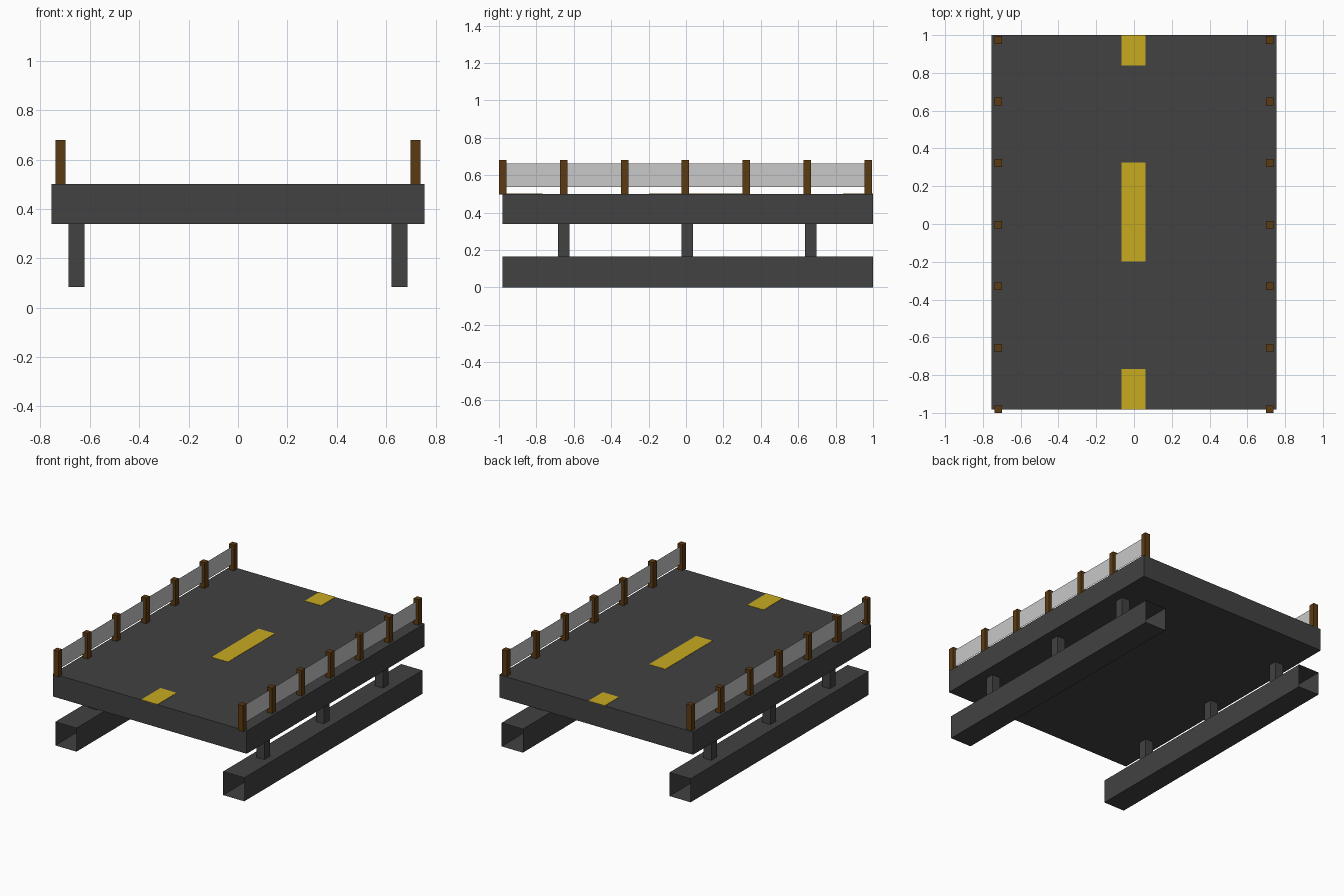
import bpy, bmesh

if "Cube" in bpy.data.objects:
    bpy.data.objects.remove(bpy.data.objects["Cube"])


def material(name, rgb):
    m = bpy.data.materials.new(name)
    m.diffuse_color = (*rgb, 1)
    m.use_nodes = True
    m.node_tree.nodes["Principled BSDF"].inputs["Base Color"].default_value = m.diffuse_color
    return m


ASPHALT = material("dark_grey", (0.054, 0.054, 0.054))
YELLOW = material("road_yellow", (0.58, 0.41, 0.015))
BROWN = material("post_brown", (0.107, 0.044, 0.006))
STEEL = material("rail_grey", (0.58, 0.58, 0.58))


def finish(name, bm, mat):
    bmesh.ops.recalc_face_normals(bm, faces=bm.faces)
    me = bpy.data.meshes.new(name)
    bm.to_mesh(me)
    bm.free()
    me.materials.append(mat)
    ob = bpy.data.objects.new(name, me)
    bpy.context.collection.objects.link(ob)
    return ob


def box(name, x, y, z, mat, open_ends=False):
    """Box from (min, max) ranges; open_ends removes the two y faces."""
    bm = bmesh.new()
    bmesh.ops.create_cube(bm, size=1)
    for v in bm.verts:
        v.co = [(a + b) / 2 + c * (b - a) for c, (a, b) in zip(v.co, (x, y, z))]
    if open_ends:
        bm.normal_update()
        ends = [f for f in bm.faces if abs(f.normal.y) > 0.9]
        bmesh.ops.delete(bm, geom=ends, context='FACES_ONLY')
    return finish(name, bm, mat)


def around(c, w):
    return (c - w / 2, c + w / 2)


Y0, Y1 = -0.982, 1.0

# Road deck
box("deck", (-0.755, 0.755), (Y0, Y1), (0.34, 0.5), ASPHALT)

# Painted centre line dashes
for a, b in ((Y0, -0.768), (-0.198, 0.326), (0.84, Y1)):
    box("centre_line", (-0.067, 0.06), (a, b), (0.498, 0.502), YELLOW)

for side, sx in (("left", -1), ("right", 1)):
    # Hollow girder with open ends
    gx = sx * 0.654
    box(side + "_girder", around(gx, 0.165), (Y0, Y1), (0, 0.166), ASPHALT, True)
    # Short supports between girder and deck
    for y in (-0.653, 0.007, 0.666):
        box(side + "_support", around(gx, 0.063), around(y, 0.061), (0.083, 0.345), ASPHALT)
    # Guard rail posts
    for i in range(7):
        y = -0.98 + i * 0.3257
        box(side + "_post", around(sx * 0.719, 0.039), around(y, 0.04), (0.498, 0.68), BROWN)
    # Thin guard rail sheet
    bm = bmesh.new()
    bm.faces.new([bm.verts.new((sx * 0.719, y, z)) for y, z in
                  ((-0.98, 0.537), (0.974, 0.537), (0.974, 0.663), (-0.98, 0.663))])
    finish(side + "_guard_rail", bm, STEEL)
